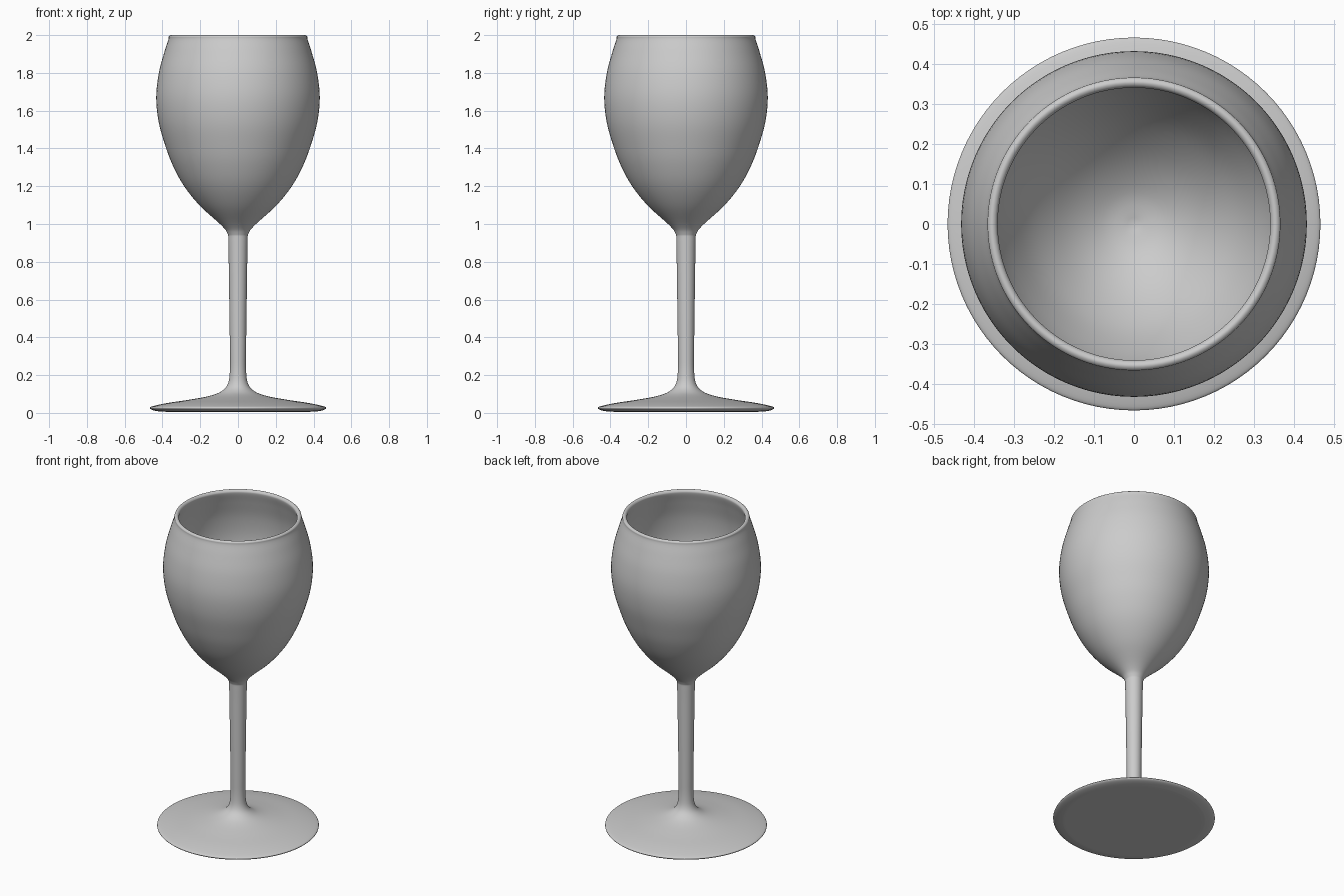
import bpy, bmesh, math
from mathutils import Vector

cube = bpy.data.objects.get("Cube")
if cube:
    bpy.data.objects.remove(cube, do_unlink=True)

# Single pale grey material
grey = bpy.data.materials.new("pale_grey")
grey.use_nodes = True
colour = (0.6, 0.6, 0.6, 1)
grey.diffuse_color = colour
grey.node_tree.nodes["Principled BSDF"].inputs["Base Color"].default_value = colour


def smooth_path(points, steps=5):
    """Catmull-Rom path through (radius, height) points."""
    pts = [Vector(p) for p in points]
    pts = [pts[0] * 2 - pts[1]] + pts + [pts[-1] * 2 - pts[-2]]
    path = []
    for a, b, c, d in zip(pts, pts[1:], pts[2:], pts[3:]):
        for i in range(steps):
            t = i / steps
            path.append(0.5 * (2 * b + (c - a) * t + (2 * a - 5 * b + 4 * c - d) * t ** 2
                               + (3 * b - a - 3 * c + d) * t ** 3))
    return path + [pts[-2]]


def lathe(name, path, segments=96):
    """Turn a profile around the z axis and close its poles."""
    bm = bmesh.new()
    verts = [bm.verts.new((max(p.x, 0), 0, p.y)) for p in path]
    edges = [bm.edges.new(pair) for pair in zip(verts, verts[1:])]
    bmesh.ops.spin(bm, geom=verts + edges, cent=(0, 0, 0), axis=(0, 0, 1),
                   angle=math.tau, steps=segments)
    bmesh.ops.remove_doubles(bm, verts=bm.verts, dist=0.00005)
    bmesh.ops.recalc_face_normals(bm, faces=bm.faces)
    mesh = bpy.data.meshes.new(name)
    bm.to_mesh(mesh)
    bm.free()
    mesh.materials.append(grey)
    obj = bpy.data.objects.new(name, mesh)
    bpy.context.collection.objects.link(obj)
    bpy.ops.object.select_all(action='DESELECT')
    obj.select_set(True)
    bpy.context.view_layer.objects.active = obj
    bpy.ops.object.shade_smooth_by_angle(angle=math.radians(50))
    return obj


# Foot: flat underside, thin rounded edge, shallow rise to the stem
underside = [(0, 0.006), (0.2, 0.006), (0.38, 0.006)]
foot = [(0.42, 0.008), (0.455, 0.016), (0.467, 0.026), (0.45, 0.036), (0.37, 0.053),
        (0.25, 0.071), (0.15, 0.09), (0.09, 0.113), (0.055, 0.15)]
# Stem: slim, widening slightly upwards
stem = [(0.043, 0.22), (0.043, 0.35), (0.047, 0.65), (0.051, 0.9), (0.056, 0.95)]
# Bowl: outside, rounded rim, then inside down to the centre
outside = [(0.09, 0.995), (0.2, 1.095), (0.285, 1.2), (0.345, 1.31), (0.385, 1.415),
           (0.42, 1.54), (0.433, 1.67), (0.419, 1.8), (0.39, 1.91), (0.369, 1.975)]
rim = [(0.366, 1.993), (0.355, 2.0), (0.344, 1.993)]
inside = [(0.343, 1.975), (0.363, 1.91), (0.392, 1.8), (0.405, 1.67), (0.392, 1.54),
          (0.358, 1.415), (0.317, 1.31), (0.255, 1.2), (0.17, 1.105), (0.08, 1.045), (0, 1.025)]

lathe("wine_glass", smooth_path(underside + foot + stem + outside + rim + inside))
